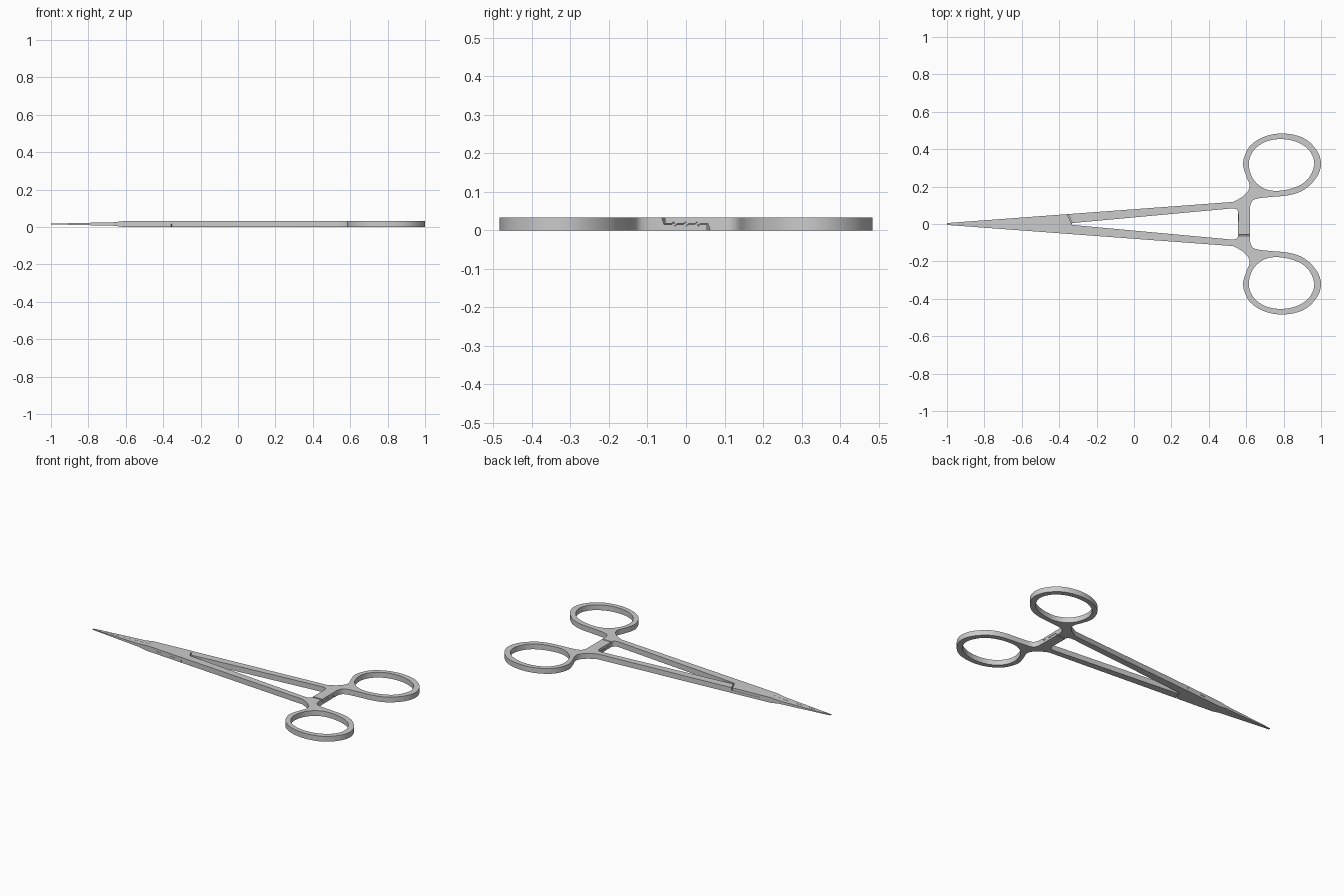
import bpy, bmesh, math
from mathutils import Matrix, Vector

if "Cube" in bpy.data.objects:
    bpy.data.objects.remove(bpy.data.objects["Cube"])

H = 0.033          # overall thickness
MID = H / 2


def smooth_path(pts, closed=False, n=4):
    """Catmull-Rom curve through a few 2D points."""
    p = [Vector(q) for q in pts]
    m = len(p)
    out = []
    for i in range(m if closed else m - 1):
        if closed:
            a, b, c, d = (p[(i + k) % m] for k in (-1, 0, 1, 2))
        else:
            a, b, c, d = p[max(i - 1, 0)], p[i], p[i + 1], p[min(i + 2, m - 1)]
        for k in range(n):
            t = k / n
            out.append(0.5 * (2 * b + (c - a) * t + (2 * a - 5 * b + 4 * c - d) * t * t
                              + (3 * b - a - 3 * c + d) * t ** 3))
    if not closed:
        out.append(p[-1])
    return [tuple(v) for v in out]


def prism(bm, loops, lo, hi, place):
    """Fill outlines (later ones are holes) and extrude them from lo to hi."""
    edges = []
    for loop in loops:
        vs = [bm.verts.new(place(u, v, lo)) for u, v in loop]
        edges += [bm.edges.new((vs[i], vs[i - 1])) for i in range(len(vs))]
    bmesh.ops.triangle_fill(bm, use_beauty=True, use_dissolve=False, edges=edges)
    ext = bmesh.ops.extrude_face_region(bm, geom=bm.faces[:])
    move = Vector(place(0, 0, hi)) - Vector(place(0, 0, lo))
    bmesh.ops.translate(bm, vec=move, verts=[e for e in ext["geom"] if isinstance(e, bmesh.types.BMVert)])
    bmesh.ops.recalc_face_normals(bm, faces=bm.faces[:])


def make_object(name, bm):
    me = bpy.data.meshes.new(name)
    bm.to_mesh(me)
    bm.free()
    ob = bpy.data.objects.new(name, me)
    bpy.context.collection.objects.link(ob)
    return ob


def flat(u, v, w):
    return (u, v, w)


def sideways(u, v, w):
    return (w, u, v)


# Outline of one half: jaw below y = 0, crossing plate, shank, finger ring, ratchet arm
edge = lambda x: 0.005 + 0.074 * (x + 1)
ring_outer = smooth_path([
    (0.53, 0.118), (0.58, 0.146), (0.613, 0.182), (0.616, 0.215), (0.598, 0.262), (0.583, 0.33),
    (0.618, 0.415), (0.70, 0.468), (0.80, 0.484), (0.904, 0.461), (0.973, 0.40), (1.0, 0.326),
    (0.978, 0.252), (0.914, 0.186), (0.834, 0.155), (0.727, 0.144), (0.66, 0.136), (0.632, 0.122),
    (0.621, 0.095)])
ring_hole = smooth_path([
    (0.614, 0.33), (0.631, 0.25), (0.684, 0.196), (0.754, 0.177), (0.85, 0.192), (0.925, 0.235),
    (0.964, 0.318), (0.938, 0.392), (0.872, 0.438), (0.79, 0.454), (0.706, 0.441), (0.642, 0.396)], True)
inner_corner = smooth_path([(0.558, 0.045), (0.556, 0.066), (0.545, 0.08), (0.52, 0.083)])
outline = [(-1, -0.0004), (-0.606, -0.0004), (-0.577, edge(-0.577)), (-0.353, edge(-0.353))]
outline += ring_outer
outline += [(0.62, -0.055), (0.556, -0.055)] + inner_corner
outline += [(-0.33, 0.005), (-0.336, -0.006), (-0.357, -edge(-0.357)), (-1, -edge(-1))]

bm = bmesh.new()
prism(bm, [outline, ring_hole], 0, H, flat)

# Thin the jaw towards the tip
for x in (-0.66, -0.606):
    bmesh.ops.bisect_plane(bm, geom=bm.verts[:] + bm.edges[:] + bm.faces[:], dist=1e-5,
                           plane_co=(x, 0, 0), plane_no=(1, 0, 0))
for v in bm.verts:
    x = v.co.x
    if x < -0.66:
        s = 0.12 + 0.46 * (x + 1) / 0.34
    else:
        s = min(1, 0.58 + 0.42 * (x + 0.66) / 0.054)
    v.co.z = MID + (v.co.z - MID) * s
upper = make_object("upper_handle_half", bm)

# Cutter for the box joint: removes the upper layer where the halves cross
bm = bmesh.new()
prism(bm, [[(-0.61, 0.005), (-0.56, -0.055), (-0.325, -0.055), (-0.325, -0.006),
            (-0.36, 0.07), (-0.61, 0.07)]], MID - 0.0002, 0.06, flat)
joint_cutter = make_object("joint_cutter", bm)

# Cutter for the ratchet: removes the lower layer, leaving hooked teeth
profile = [(0.064, -0.02), (-0.09, -0.02), (-0.09, MID + 0.001)]
for y in (-0.03, 0, 0.03):
    profile += [(y - 0.007, MID + 0.001), (y - 0.001, MID + 0.0065),
                (y + 0.001, MID - 0.0045), (y + 0.007, MID + 0.001)]
profile += [(0.057, MID + 0.001), (0.063, 0)]
bm = bmesh.new()
prism(bm, [profile], 0.545, 0.65, sideways)
ratchet_cutter = make_object("ratchet_cutter", bm)

bpy.context.view_layer.objects.active = upper
upper.select_set(True)
for cutter in (joint_cutter, ratchet_cutter):
    cutter.hide_render = True
    mod = upper.modifiers.new("cut", "BOOLEAN")
    mod.operation = "DIFFERENCE"
    mod.solver = "EXACT"
    mod.object = cutter
    bpy.ops.object.modifier_apply(modifier=mod.name)
    bpy.data.objects.remove(cutter)
bpy.ops.object.shade_smooth_by_angle(angle=math.radians(30))

# The other half is the same piece turned over about the long axis
lower = upper.copy()
lower.data = upper.data.copy()
lower.name = "lower_handle_half"
bpy.context.collection.objects.link(lower)
lower.data.transform(Matrix.Translation((0, 0, H)) @ Matrix.Rotation(math.pi, 4, "X"))
